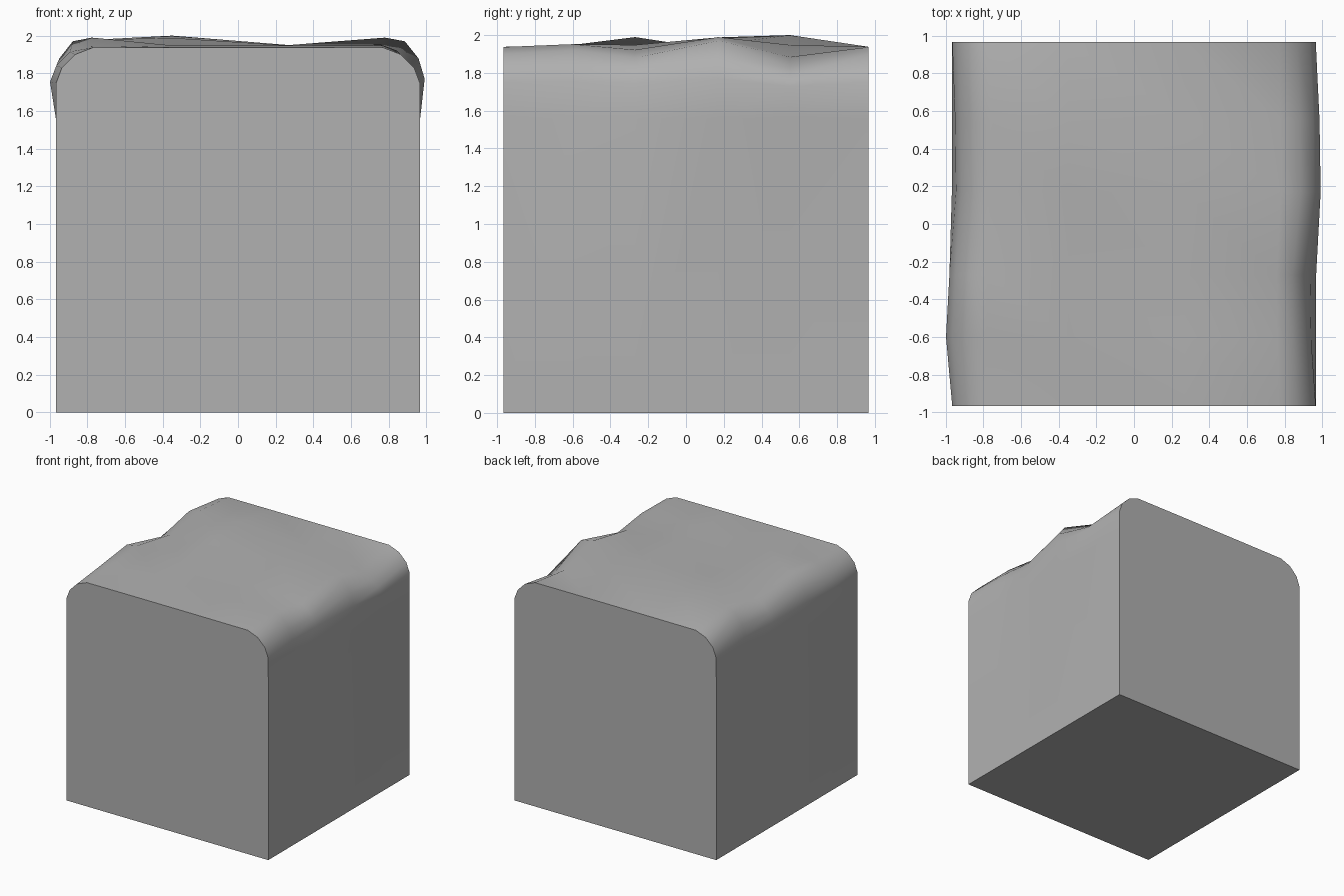
import bpy, bmesh, math

if "Cube" in bpy.data.objects:
    bpy.data.objects.remove(bpy.data.objects["Cube"])

H = 0.967  # half width and half depth of the block

# Half profile: x, z, sideways weight, upward weight of the shoulder bumps
PROFILE = [(H, 0, 0, 0), (H, 1.56, 0, 0), (0.965, 1.75, 1, 0.3), (0.935, 1.83, 0.9, 0.7),
           (0.865, 1.90, 0.8, 1), (0.77, 1.937, 0.4, 0.75)]

# Sections: y, left (out, up), right (out, up), height change at x=-0.35 and x=0.27
SECTIONS = [
    (-H,    (0, 0),         (0, 0),         0,     0),
    (-0.60, (0.033, 0.015), (-0.025, 0.02), 0.01,  0.01),
    (-0.27, (0.015, 0.07),  (-0.03, -0.02), 0.0,   0.01),
    (0.17,  (-0.02, -0.02), (0.026, 0.07),  0.05,  0.012),
    (0.55,  (-0.015, 0.055), (0.02, -0.07), 0.062, 0.01),
    (H,     (0, 0),         (0, 0),         0,     0),
]


def shoulder(side, y, bump):
    """One side of a section, from the base up to the top."""
    out, up = bump
    return [(side * (x + out * wx), y, z + up * wz) for x, z, wx, wz in PROFILE]


# Ground block: lofted sections with an uneven rounded top
bm = bmesh.new()
rings = []
for y, left, right, mid_l, mid_r in SECTIONS:
    pts = shoulder(1, y, right)
    pts += [(0.27, y, 1.938 + mid_r), (-0.35, y, 1.938 + mid_l)]
    pts += reversed(shoulder(-1, y, left))
    rings.append([bm.verts.new(p) for p in pts])

for a, b in zip(rings, rings[1:]):
    n = len(a)
    for i in range(n):
        j = (i + 1) % n
        bm.faces.new((a[i], a[j], b[j], b[i]))
bm.faces.new(rings[0])
bm.faces.new(rings[-1][::-1])
bmesh.ops.recalc_face_normals(bm, faces=bm.faces)

mesh = bpy.data.meshes.new("ground_block")
bm.to_mesh(mesh)
bm.free()
block = bpy.data.objects.new("ground_block", mesh)
bpy.context.collection.objects.link(block)

# Darker grey stone
stone = bpy.data.materials.new("dark_grey")
stone.diffuse_color = (0.44, 0.44, 0.44, 1)
stone.use_nodes = True
stone.node_tree.nodes["Principled BSDF"].inputs["Base Color"].default_value = stone.diffuse_color
mesh.materials.append(stone)

# Smooth top, crisp end and base edges
bpy.context.view_layer.objects.active = block
block.select_set(True)
bpy.ops.object.shade_smooth_by_angle(angle=math.radians(50))
